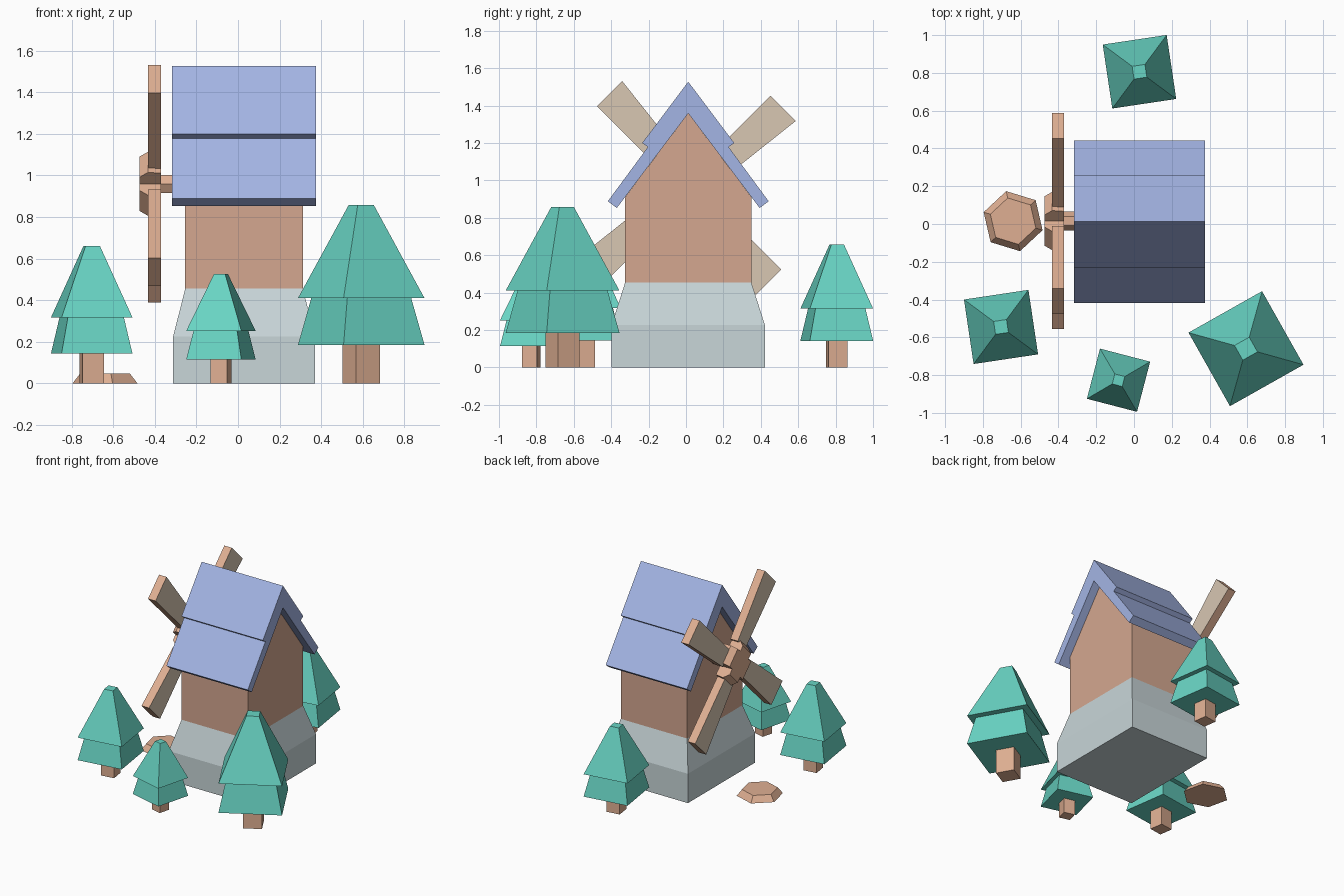
import bpy, bmesh
from math import sin, cos, pi, radians

if "Cube" in bpy.data.objects:
    bpy.data.objects.remove(bpy.data.objects["Cube"])

CX, CY = 0.029, 0.012          # centre of the mill
HUB_Y, HUB_Z = 0.016, 0.96     # sail axis


def material(name, rgb):
    m = bpy.data.materials.new(name)
    m.diffuse_color = (*rgb, 1)
    m.use_nodes = True
    m.node_tree.nodes["Principled BSDF"].inputs["Base Color"].default_value = m.diffuse_color
    return m


STONE = material("stone", (0.58, 0.67, 0.69))
CLAY = material("clay", (0.66, 0.39, 0.28))
ROOF = material("roof_blue", (0.37, 0.46, 0.78))
WOOD = material("wood", (0.74, 0.43, 0.29))
CLOTH = material("sail_cloth", (0.69, 0.57, 0.45))
LEAF = material("leaf", (0.14, 0.66, 0.55))


def loft(name, rings, mat, cap_mat=None):
    """Skin a stack of equal-count rings and cap both ends."""
    bm = bmesh.new()
    loops = [[bm.verts.new(p) for p in ring] for ring in rings]
    for a, b in zip(loops, loops[1:]):
        for i in range(len(a)):
            j = (i + 1) % len(a)
            bm.faces.new((a[i], a[j], b[j], b[i]))
    for cap in (loops[0], loops[-1]):
        bm.faces.new(cap).material_index = 1 if cap_mat else 0
    bmesh.ops.recalc_face_normals(bm, faces=bm.faces)
    me = bpy.data.meshes.new(name)
    bm.to_mesh(me)
    bm.free()
    me.materials.append(mat)
    if cap_mat:
        me.materials.append(cap_mat)
    ob = bpy.data.objects.new(name, me)
    bpy.context.collection.objects.link(ob)
    return ob


def polygon(n, r, z, x=0, y=0, start=0.0):
    return [(x + r * cos(start + 2 * pi * i / n), y + r * sin(start + 2 * pi * i / n), z)
            for i in range(n)]


def rect(hx, hy, z):
    return [(CX + sx * hx, CY + sy * hy, z) for sx, sy in ((-1, -1), (1, -1), (1, 1), (-1, 1))]


def along_x(profile, x):
    return [(x, y, z) for y, z in profile]


def mirrored(half):
    """Mirror a half profile (first and last point on the axis)."""
    return [(CY + y, z) for y, z in half]


# Stone base with sloping shoulder
loft("stone_base", [rect(0.341, 0.41, 0), rect(0.341, 0.41, 0.226), rect(0.283, 0.337, 0.455)], STONE)

# Gabled walls
wall = mirrored([(-0.337, 0.455), (0.337, 0.455), (0.337, 0.911), (0, 1.358), (-0.337, 0.911)])
loft("walls", [along_x(wall, CX - 0.283), along_x(wall, CX + 0.283)], CLAY)

# Two-course roof
slope = [(0.246, 1.2), (0.216, 1.178), (0.43, 0.888), (0.382, 0.852)]
roof = mirrored([(0, 1.527)] + slope + [(0, 1.358)] + [(-y, z) for y, z in reversed(slope)])
loft("roof", [along_x(roof, CX - 0.347), along_x(roof, CX + 0.347)], ROOF)

# Axle
hexagon = [(HUB_Y + 0.05 * cos(i * pi / 3), HUB_Z + 0.05 * sin(i * pi / 3)) for i in range(6)]
loft("axle", [along_x(hexagon, -0.40), along_x(hexagon, -0.25)], WOOD)


def spun(points, turn):
    """Place (along, across) points around the sail axis."""
    a = pi / 4 + turn * pi / 2
    return [(HUB_Y + d * cos(a) - n * sin(a), HUB_Z + d * sin(a) + n * cos(a)) for d, n in points]


# Cross-shaped hub, arms tapering to the front
def cross(reach, w=0.07):
    return [p for k in range(4) for p in spun([(reach, -w), (reach, w), (w, w)], k)]


loft("hub", [along_x(cross(0.114), -0.475), along_x(cross(0.148), -0.433),
             along_x(cross(0.142), -0.371)], WOOD)

# Four tapered sails
for k in range(4):
    sail = spun([(0.13, -0.091), (0.657, -0.151), (0.657, 0.039), (0.13, 0.039)], k)
    loft(f"sail_{k + 1}", [along_x(sail, -0.434), along_x(sail, -0.37)], WOOD, CLOTH)

# Trees: scaled copies of one two-tier design (x, y, corner radius, angle)
for i, (x, y, r, deg) in enumerate([(0.593, -0.66, 0.316, -15.6), (-0.704, -0.545, 0.244, -36.5),
                                    (-0.082, -0.827, 0.194, 30.4), (0.029, 0.806, 0.242, -36.5)], 1):
    s, a = r / 0.316, radians(deg)
    tiers = [(1, 0.185), (0.79, 0.41), (1, 0.41), (0.2, 0.857)]
    loft(f"tree_{i}_foliage", [polygon(4, r * f, z * s, x, y, a) for f, z in tiers], LEAF)
    loft(f"tree_{i}_trunk", [polygon(4, r * 0.3, z * s, x, y, a) for z in (0, 0.187)], WOOD)

# Flat six-sided rock
loft("rock", [polygon(6, r, z, -0.64, 0.015, radians(103)) for r, z in ((0.163, 0), (0.126, 0.046))], WOOD)
